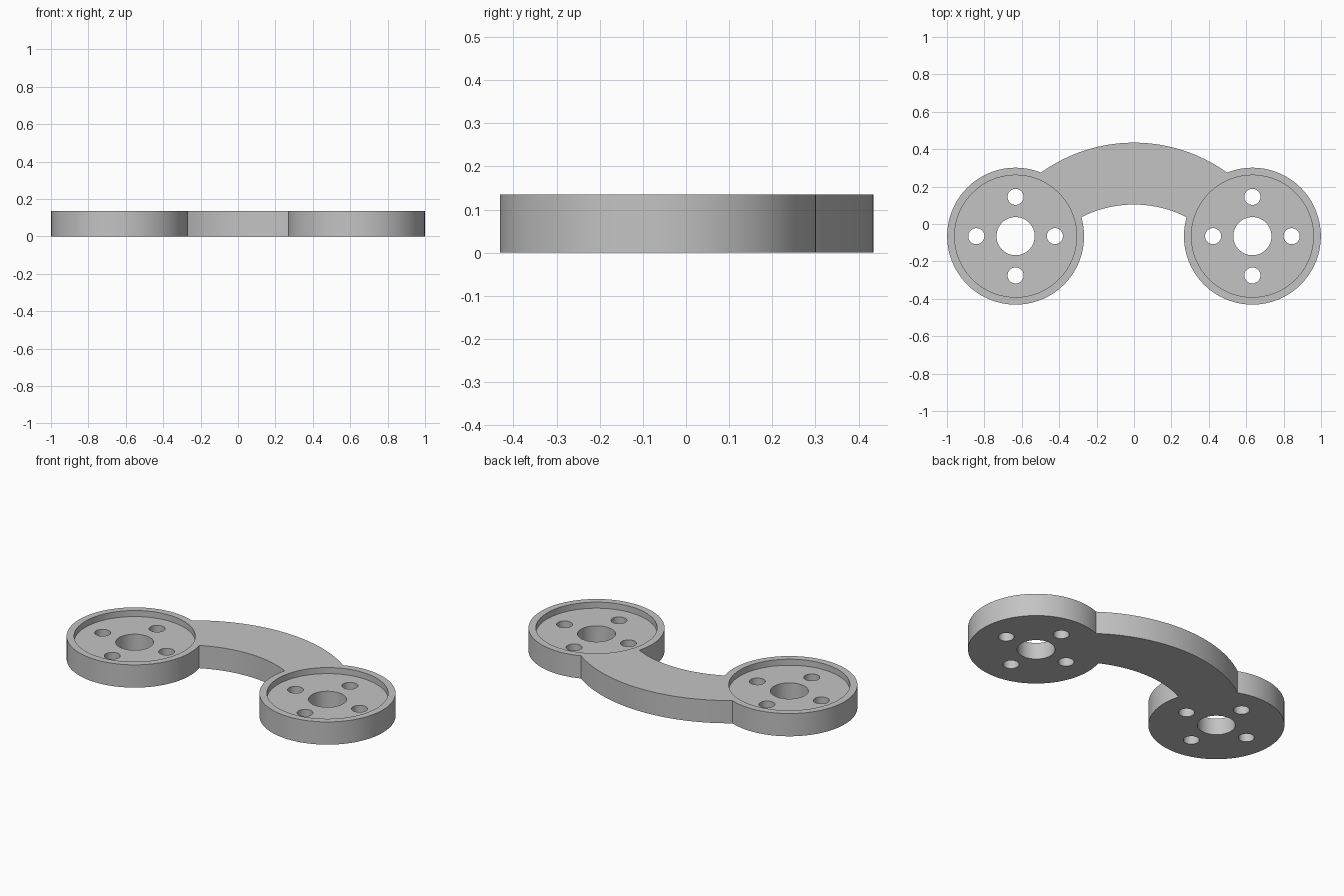
import bpy, bmesh
from math import sin, cos, atan2, hypot, radians, pi

cube = bpy.data.objects.get("Cube")
if cube:
    bpy.data.objects.remove(cube)

HEIGHT, FLOOR = 0.135, 0.099
CX, CY, RADIUS = 0.633, -0.065, 0.366
RECESS_R, BORE_R, BOLT_R, BOLT_RING = 0.326, 0.102, 0.043, 0.21

grey = bpy.data.materials.new("plain grey")
grey.use_nodes = True
colour = (0.55, 0.55, 0.55, 1)
grey.diffuse_color = colour
grey.node_tree.nodes["Principled BSDF"].inputs["Base Color"].default_value = colour


def arc(cx, cy, r, start, end, n):
    steps = [start + (end - start) * i / n for i in range(n + 1)]
    return [(cx + r * cos(a), cy + r * sin(a)) for a in steps]


def bridge_arc(top, x, y, n=40):
    """Symmetric arc from (x, y) over (0, top) to (-x, y)."""
    sag = top - y
    r = (x * x + sag * sag) / (2 * sag)
    a = atan2(y - top + r, x)
    return arc(0, top - r, r, a, pi - a, n)


def prism(name, outlines, z0, z1):
    """Extrude closed outlines into one mesh object."""
    bm = bmesh.new()
    for pts in outlines:
        face = bm.faces.new([bm.verts.new((x, y, z0)) for x, y in pts])
        out = bmesh.ops.extrude_face_region(bm, geom=[face])
        for v in out["geom"]:
            if isinstance(v, bmesh.types.BMVert):
                v.co.z = z1
    bmesh.ops.recalc_face_normals(bm, faces=bm.faces)
    mesh = bpy.data.meshes.new(name)
    bm.to_mesh(mesh)
    bm.free()
    mesh.materials.append(grey)
    obj = bpy.data.objects.new(name, mesh)
    bpy.context.collection.objects.link(obj)
    return obj


def circle(x, y, r, n):
    return arc(x, y, r, 0, 2 * pi, n)[:-1]


# Outline: right ring, inner edge of the arm, left ring, outer edge of the arm
inner = bridge_arc(0.104, 0.28, 0.037)
outer = bridge_arc(0.435, 0.497, 0.275)
a_out = atan2(outer[0][1] - CY, outer[0][0] - CX)
a_in = atan2(inner[0][1] - CY, inner[0][0] - CX) - 2 * pi
right = arc(CX, CY, RADIUS, a_out, a_in, 96)
left = [(-x, y) for x, y in reversed(right)]
outline = right + inner[1:-1] + left + outer[::-1][1:-1]
bracket = prism("bracket", [outline], 0, HEIGHT)

# Cutters: shallow round recesses, then centre bores and bolt holes
recesses, holes = [], []
for side in (-1, 1):
    x = side * CX
    recesses.append(circle(x, CY, RECESS_R, 112))
    holes.append(circle(x, CY, BORE_R, 64))
    for k in range(4):
        a = radians(90 * k)
        holes.append(circle(x + BOLT_RING * cos(a), CY + BOLT_RING * sin(a), BOLT_R, 40))
cutters = [prism("recess_cutter", recesses, FLOOR, HEIGHT + 0.1),
           prism("hole_cutter", holes, -0.1, HEIGHT + 0.1)]

bpy.ops.object.select_all(action="DESELECT")
bracket.select_set(True)
bpy.context.view_layer.objects.active = bracket
for cutter in cutters:
    cutter.hide_render = True
    mod = bracket.modifiers.new(cutter.name, "BOOLEAN")
    mod.operation, mod.solver, mod.object = "DIFFERENCE", "EXACT", cutter
    bpy.ops.object.modifier_apply(modifier=mod.name)
    bpy.data.objects.remove(cutter)

bpy.ops.object.shade_smooth_by_angle(angle=radians(30))
